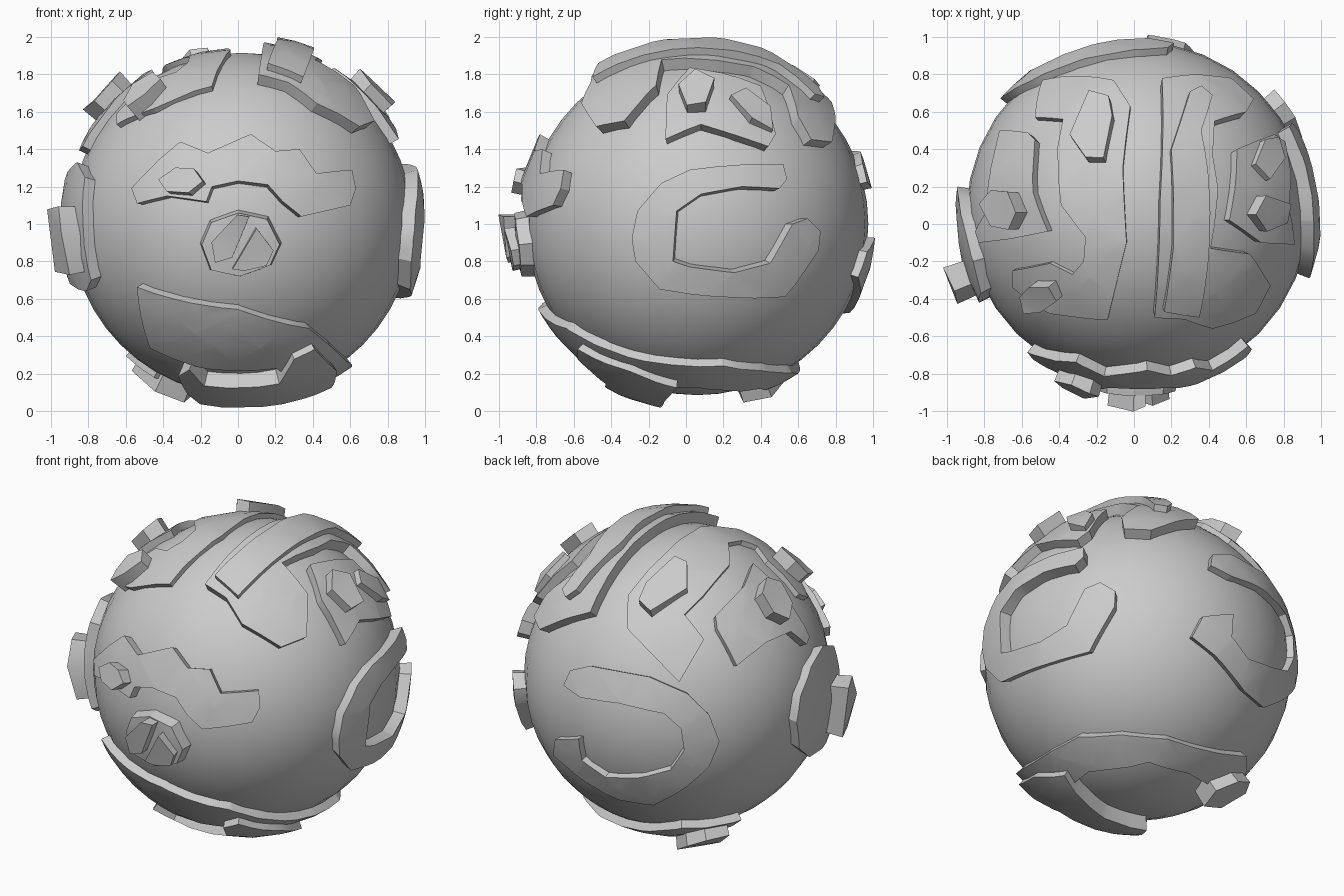
import bpy, bmesh, math, random
from mathutils import Vector

random.seed(4)
if "Cube" in bpy.data.objects:
    bpy.data.objects.remove(bpy.data.objects["Cube"])

C = Vector((0.02, 0.06, 1.0))   # globe centre
R = 0.915                       # globe radius
LAND = 0.97                     # land radius
ZERO = Vector((0, 0, 0))
X, Y, Z = Vector((1, 0, 0)), Vector((0, 1, 0)), Vector((0, 0, 1))

# Drawing planes: two axes, the outward direction and the origin
FRONT = (X, Z, -Y, ZERO)
LEFT = (Y, Z, X, ZERO)
RIGHT = (Y, Z, -X, ZERO)
TOP = (X, Y, Z, ZERO)
BOTTOM = (X, Y, -Z, ZERO)
az, el = math.radians(35), math.radians(23)
back_r = Vector((-math.cos(az), -math.sin(az), 0))
back_d = Vector((-math.sin(az) * math.cos(el), math.cos(az) * math.cos(el), math.sin(el)))
BACK = (back_r, back_d.cross(back_r), back_d, C)

grey = bpy.data.materials.new("light_grey")
grey.use_nodes = True
colour = (0.6, 0.6, 0.6, 1)
grey.diffuse_color = colour
grey.node_tree.nodes["Principled BSDF"].inputs["Base Color"].default_value = colour


def finish(name, bm):
    mesh = bpy.data.meshes.new(name)
    bm.to_mesh(mesh)
    bm.free()
    obj = bpy.data.objects.new(name, mesh)
    bpy.context.collection.objects.link(obj)
    obj.data.materials.append(grey)
    bpy.ops.object.select_all(action='DESELECT')
    obj.select_set(True)
    bpy.context.view_layer.objects.active = obj
    bpy.ops.object.shade_smooth_by_angle(angle=math.radians(30))


def direction(frame, p, r):
    """Unit direction from the globe centre to a drawn point at radius r."""
    a, b, d, origin = frame
    u, v = p[0] - (C - origin).dot(a), p[1] - (C - origin).dot(b)
    w = math.sqrt(max(r * r - u * u - v * v, 0.0))
    return (a * u + b * v + d * w).normalized()


def patch(name, frame, pts, r=LAND, taper=1.0, rough=0.0):
    """Raised plate on the globe with the given outline."""
    dirs = [direction(frame, p, r) for p in pts]
    m = sum(dirs, Vector()).normalized()
    e1 = m.orthogonal().normalized()
    e2 = m.cross(e1)
    bm = bmesh.new()
    face = bm.faces.new([bm.verts.new(q / max(q.dot(m), 0.15)) for q in dirs])
    face.normal_update()
    if face.normal.dot(m) < 0:
        face.normal_flip()
    bmesh.ops.triangulate(bm, faces=bm.faces[:])
    # cut large plates so that they follow the curve
    if not rough:
        for axis in (e1, e2):
            for i in range(-12, 13):
                bmesh.ops.bisect_plane(bm, geom=bm.verts[:] + bm.edges[:] + bm.faces[:],
                                       plane_co=axis * (i * 0.25 + 0.06), plane_no=axis)
        bmesh.ops.triangulate(bm, faces=bm.faces[:])
    out = bmesh.ops.extrude_face_region(bm, geom=bm.faces[:])
    top = {g for g in out["geom"] if isinstance(g, bmesh.types.BMVert)}
    for v in bm.verts:
        if v in top:
            n = (m + (v.co - m) * taper).normalized()
            v.co = C + n * (r + random.uniform(-rough, rough))
        else:
            v.co = C + v.co.normalized() * (R - 0.03)
    finish(name, bm)


def rock(name, frame, pts, r):
    patch(name, frame, pts, r, 0.92, 0.015)


# Globe
bm = bmesh.new()
bmesh.ops.create_uvsphere(bm, u_segments=32, v_segments=24, radius=R)
bmesh.ops.translate(bm, verts=bm.verts[:], vec=C)
finish("globe", bm)

# Front land and island
patch("front_land", FRONT, [
    (-.57, 1.19), (-.31, 1.44), (-.16, 1.38), (.07, 1.48), (.2, 1.39), (.33, 1.4), (.42, 1.27),
    (.61, 1.29), (.63, 1.19), (.6, 1.1), (.34, 1.04), (.24, 1.12), (.16, 1.21), (0, 1.23),
    (-.14, 1.2), (-.17, 1.12), (-.38, 1.15), (-.54, 1.11)])
rock("front_land_rock", FRONT, [
    (-.44, 1.24), (-.34, 1.31), (-.23, 1.3), (-.18, 1.23), (-.26, 1.16), (-.39, 1.17)], 1.04)
patch("front_island", FRONT, [
    (-.23, .89), (-.17, 1.03), (0, 1.09), (.18, 1.05), (.26, .89), (.2, .76), (.01, .69),
    (-.17, .73)], 0.98, 0.84)
rock("front_island_rock_a", FRONT, [
    (-.13, .78), (-.15, .9), (0, 1.06), (.07, 1.05), (-.03, .81)], 1.05)
rock("front_island_rock_b", FRONT, [
    (-.04, .75), (.1, .99), (.2, .86), (.16, .77), (.03, .74)], 1.03)

# Upper lands
patch("top_right_land", TOP, [
    (-.49, .77), (-.11, .77), (-.02, .63), (-.06, .3), (-.04, -.1), (-.14, -.51), (-.45, -.48),
    (-.65, -.34), (-.65, -.25), (-.45, -.21), (-.33, -.27), (-.27, -.2), (-.26, -.07),
    (-.39, .1), (-.41, .4), (-.38, .56), (-.53, .57)], 0.945)
rock("top_right_rock_a", TOP, [
    (-.24, .72), (-.13, .7), (-.11, .59), (-.16, .34), (-.26, .34), (-.36, .48)], 1.01)
rock("top_right_rock_b", TOP, [
    (-.62, -.39), (-.56, -.33), (-.45, -.33), (-.41, -.42), (-.5, -.48), (-.59, -.48)], 1.02)
patch("outer_right_land", TOP, [
    (-.72, .5), (-.57, .49), (-.53, .45), (-.54, .17), (-.46, -.04), (-.66, -.08), (-.83, -.1),
    (-.85, -.04), (-.8, .05), (-.77, .27)], 0.96)
rock("outer_right_rock", TOP, [
    (-.83, .11), (-.77, .19), (-.67, .18), (-.62, .06), (-.67, -.04), (-.78, -.02)], 1.04)
patch("top_left_land", TOP, [
    (.15, .78), (.35, .8), (.52, .78), (.64, .67), (.6, .6), (.43, .55), (.42, .37), (.45, .19),
    (.41, -.13), (.62, -.16), (.73, -.33), (.65, -.48), (.42, -.56), (.27, -.51), (.11, -.5),
    (.14, .13)], 0.98)
patch("top_left_ridge", TOP, [
    (.3, .71), (.36, .74), (.42, .69), (.36, .5), (.4, .24), (.35, -.5), (.16, -.47),
    (.21, -.13), (.2, .4)], 1.02)
patch("outer_left_land", TOP, [
    (.55, .4), (.75, .48), (.81, .44), (.84, .27), (.83, .08), (.86, -.11), (.68, -.1),
    (.51, .02), (.54, .19)])
rock("outer_left_rock_a", TOP, [
    (.64, .05), (.7, .16), (.84, .11), (.84, 0), (.72, -.05)], 1.04)
rock("outer_left_rock_b", TOP, [
    (.65, .32), (.7, .46), (.79, .48), (.81, .35), (.73, .23)], 1.01)

# Side lands
patch("left_curved_land", LEFT, [
    (.35, 1.32), (.52, 1.32), (.54, 1.24), (.5, 1.19), (.3, 1.2), (.08, 1.16), (-.05, 1.07),
    (-.07, .8), (.02, .77), (.26, .74), (.45, .79), (.57, 1), (.65, 1.03), (.72, .96),
    (.71, .86), (.53, .61), (.18, .61), (-.14, .65), (-.27, .8), (-.29, .92), (-.26, 1.07),
    (-.13, 1.22), (.02, 1.29)], 0.985)
patch("right_land", RIGHT, [
    (.2, 1), (.15, 1.15), (0, 1.28), (-.2, 1.33), (-.37, 1.25), (-.42, 1), (-.4, .7),
    (-.3, .64), (0, .68), (.15, .8)], 0.975)
rock("right_rock", RIGHT, [
    (-.22, .73), (-.22, 1.09), (-.36, 1.11), (-.43, .95), (-.4, .71)], 1.07)

# Back land
patch("back_curved_land", BACK, [
    (-.52, .08), (-.17, .02), (.06, -.08), (.19, -.21), (.25, -.37), (.19, -.52), (.06, -.64),
    (-.14, -.76), (-.35, -.73), (-.61, -.58), (-.74, -.47), (-.73, -.37), (-.59, -.36),
    (-.57, -.49), (-.43, -.59), (-.23, -.59), (-.04, -.54), (.04, -.42), (.02, -.29),
    (-.08, -.2), (-.35, -.14), (-.58, -.11), (-.68, -.04), (-.64, .05)], 0.955)

# Lower lands
patch("bottom_land", BOTTOM, [
    (-.54, -.65), (0, -.79), (.38, -.64), (.5, -.46), (.61, -.06), (.6, .2), (.45, .42),
    (.22, .57), (-.1, .61), (-.38, .59), (-.6, .28), (-.45, .25), (-.25, .4), (-.05, .45),
    (.22, .4), (.42, .08), (.36, -.25), (.2, -.49), (-.2, -.48), (-.47, -.44)], 0.965)
patch("bottom_ridge", BOTTOM, [
    (-.32, -.42), (-.26, -.51), (-.18, -.41), (.22, -.43), (.3, -.58), (.41, -.58),
    (.53, -.3), (.5, -.05), (.36, -.1), (.1, -.15), (-.2, -.12), (-.27, -.25)], 1.005)
rock("bottom_rock", BOTTOM, [
    (-.28, .3), (-.24, .46), (-.37, .53), (-.5, .5), (-.59, .36), (-.45, .27)], 1.04)
